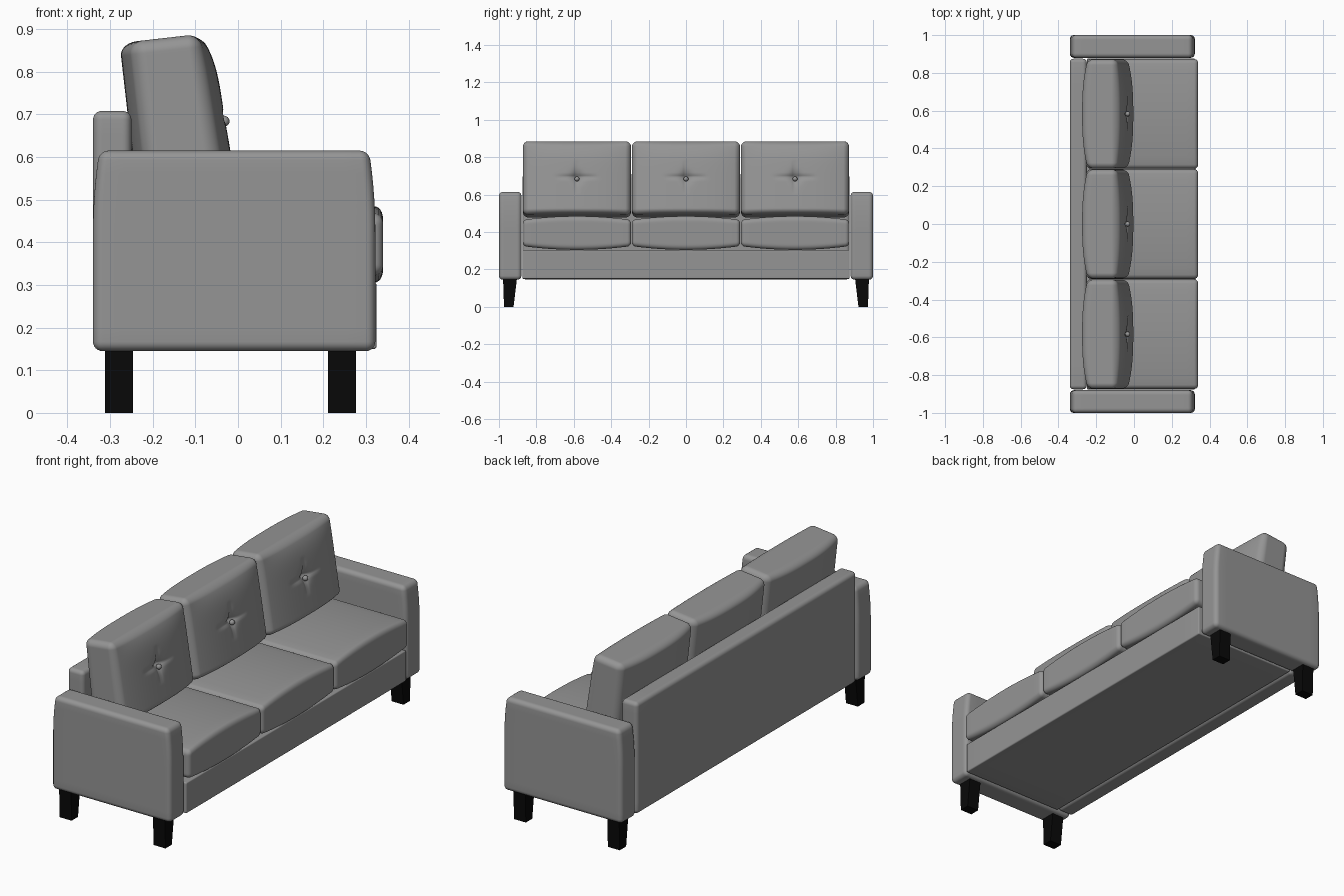
import bpy, bmesh, math
from mathutils import Vector

if "Cube" in bpy.data.objects:
    bpy.data.objects.remove(bpy.data.objects["Cube"])


def material(name, value):
    m = bpy.data.materials.new(name)
    m.diffuse_color = (value, value, value, 1)
    m.use_nodes = True
    m.node_tree.nodes["Principled BSDF"].inputs["Base Color"].default_value = m.diffuse_color
    return m


fabric = material("grey_fabric", 0.3)
black = material("black_wood", 0.0025)


def add_object(name, bm, mat, smooth=True):
    me = bpy.data.meshes.new(name)
    bm.to_mesh(me)
    bm.free()
    if smooth:
        me.shade_smooth()
    me.materials.append(mat)
    ob = bpy.data.objects.new(name, me)
    bpy.context.collection.objects.link(ob)
    return ob


def soft_box(name, lo, hi, r, n=20, shape=None, tilt=0.0):
    """Rounded box between two corners; shape(u, p) deforms local points."""
    lo, hi = Vector(lo), Vector(hi)
    half = (hi - lo) / 2
    bm = bmesh.new()
    bmesh.ops.create_cube(bm, size=2)
    bmesh.ops.subdivide_edges(bm, edges=bm.edges[:], cuts=n - 1, use_grid_fill=True)
    for v in bm.verts:
        inner, off = Vector(), Vector()
        for i in range(3):
            t = v.co[i]
            a, s = abs(t), (1 if t >= 0 else -1)
            inner[i] = s * min(a / 0.7, 1) * (half[i] - r)
            if a > 0.7:
                off[i] = s * math.tan((a - 0.7) / 0.3 * math.pi / 4)
        p = inner + (off.normalized() * r if off.length > 1e-6 else off)
        u = Vector([p[i] / half[i] for i in range(3)])
        v.co = shape(u, p) if shape else p
    ob = add_object(name, bm, fabric)
    ob.location = (lo + hi) / 2
    ob.rotation_euler.y = tilt
    return ob


def arm_shape(u, p):
    k = max(0, (u.z - 0.2) / 0.8)
    return Vector((p.x * (1 - 0.045 * k * k), p.y, p.z))


def seat_shape(u, p):
    return Vector((p.x, p.y, p.z + 0.02 * u.z * (1 - u.y ** 2)))


def pillow_shape(u, p):
    # crowned front and back, with a tufted dent and four pleats in front
    x = p.x
    crown = 0.03 * (1 - abs(u.y) ** 2.6)
    if u.x > 0:
        x += u.x * (crown * (1 - max(0, u.z) ** 4) + 0.004 - 0.009 * u.z)
        d = 0.016 * math.exp(-(p.y ** 2 + p.z ** 2) / 0.03 ** 2)
        d += 0.010 * math.exp(-(p.y / 0.010) ** 2) * max(0, 1 - (p.z / 0.095) ** 2)
        d += 0.010 * math.exp(-(p.z / 0.010) ** 2) * max(0, 1 - (p.y / 0.12) ** 2)
        x -= u.x * d
    else:
        x += u.x * crown
    return Vector((x, p.y, p.z))


# Frame: base and back panel
soft_box("base", (-0.25, -0.875, 0.15), (0.325, 0.875, 0.305), 0.006)
soft_box("back_panel", (-0.34, -0.875, 0.147), (-0.25, 0.875, 0.708), 0.02)

# Arms
for s, side in ((-1, "near"), (1, "far")):
    y0, y1 = sorted((s * 0.88, s * 1.0))
    soft_box(side + "_arm", (-0.34, y0, 0.145), (0.322, y1, 0.615), 0.022, shape=arm_shape)

# Seat cushions, back cushions and buttons
for i in (-1, 0, 1):
    y = i * 0.583
    soft_box(f"seat_cushion_{i + 2}", (-0.25, y - 0.29, 0.325), (0.34, y + 0.29, 0.465),
             0.022, shape=seat_shape)
    soft_box(f"back_cushion_{i + 2}", (-0.226, y - 0.289, 0.483), (-0.064, y + 0.289, 0.881),
             0.03, 60, pillow_shape, math.radians(-6.5))
    bm = bmesh.new()
    bmesh.ops.create_uvsphere(bm, u_segments=20, v_segments=12, radius=0.013)
    button = add_object(f"button_{i + 2}", bm, fabric)
    button.location = (-0.033, y, 0.684)

# Tapered legs
for x, row in ((-0.279, "back"), (0.244, "front")):
    for s, side in ((-1, "near"), (1, "far")):
        bm = bmesh.new()
        bmesh.ops.create_cube(bm, size=2)
        for v in bm.verts:
            top, outer = v.co.z > 0, v.co.y * s > 0
            y = (0.978 if outer else 0.904) if top else (0.973 if outer else 0.922)
            v.co = (x + v.co.x * 0.033, s * y, 0.15 if top else 0)
        add_object(f"{row}_{side}_leg", bm, black, smooth=False)
